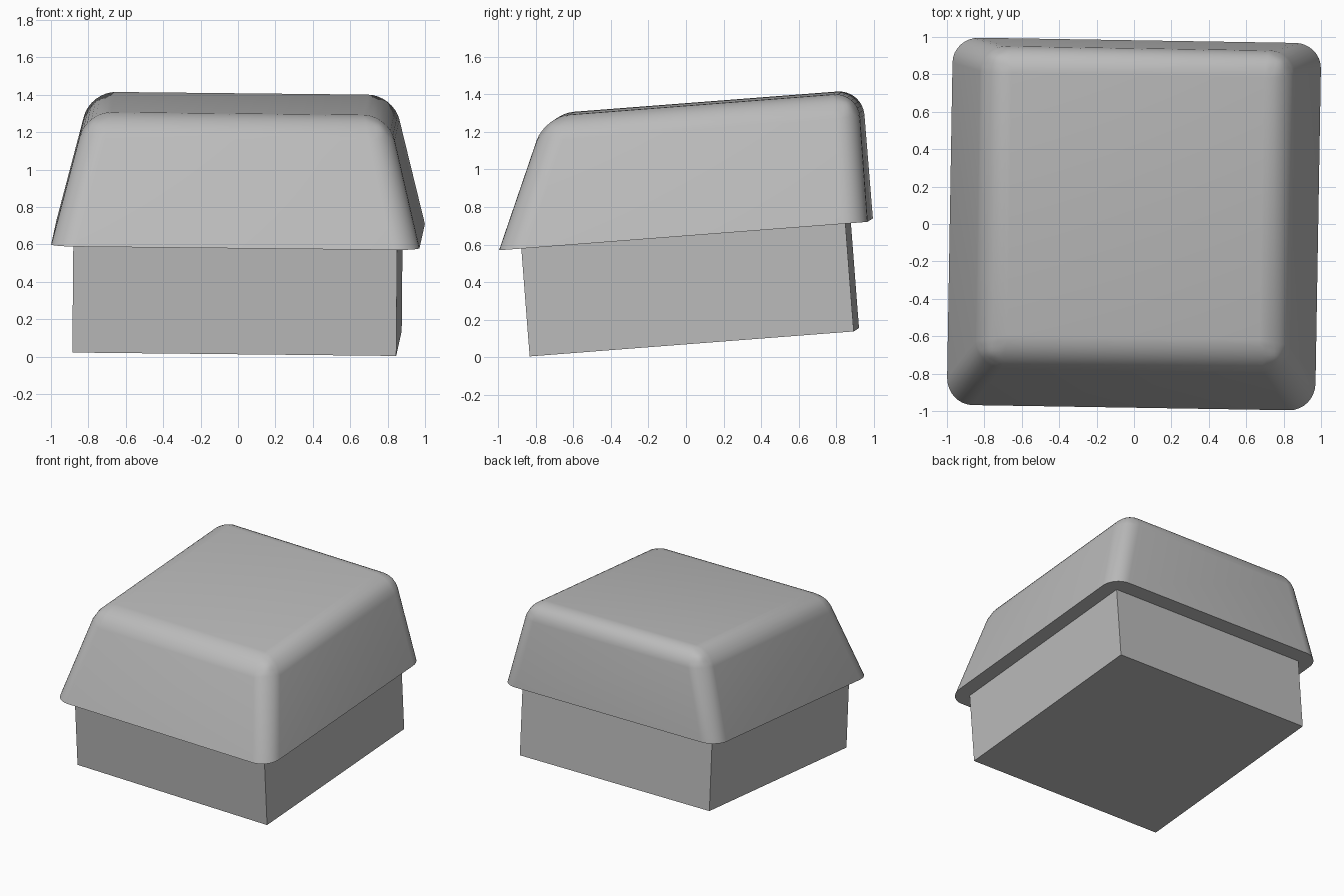
import bpy, bmesh
from math import radians
from mathutils import Euler, Matrix

cube = bpy.data.objects.get("Cube")
if cube:
    bpy.data.objects.remove(cube, do_unlink=True)

# One grey plastic
grey = bpy.data.materials.new("grey plastic")
grey.use_nodes = True
colour = (0.5, 0.5, 0.5, 1)
grey.diffuse_color = colour
grey.node_tree.nodes["Principled BSDF"].inputs["Base Color"].default_value = colour

# Both parts share the same slight lean
pose = Matrix.Translation((0, 0, 0.655)) @ Euler(
    (radians(4.4), radians(0.6), radians(-0.93))).to_matrix().to_4x4()


def block(name, bottom, top, z0, z1, bevel=0):
    """Box between two rectangles (x0, x1, y0, y1), upper edges and corners rounded."""
    bm = bmesh.new()
    rings = []
    for (x0, x1, y0, y1), z in ((bottom, z0), (top, z1)):
        rings.append([bm.verts.new((x, y, z))
                      for x, y in ((x0, y0), (x1, y0), (x1, y1), (x0, y1))])
    low, high = rings
    bm.faces.new(low[::-1])
    bm.faces.new(high)
    for i in range(4):
        j = (i + 1) % 4
        bm.faces.new((low[i], low[j], high[j], high[i]))
    if bevel:
        edges = [e for e in bm.edges if any(v in high for v in e.verts)]
        bmesh.ops.bevel(bm, geom=edges, offset=bevel, offset_type='OFFSET',
                        segments=8, profile=0.5, affect='EDGES')
    bmesh.ops.recalc_face_normals(bm, faces=bm.faces)
    mesh = bpy.data.meshes.new(name)
    bm.to_mesh(mesh)
    bm.free()
    mesh.materials.append(grey)
    obj = bpy.data.objects.new(name, mesh)
    bpy.context.collection.objects.link(obj)
    obj.matrix_world = pose
    bpy.ops.object.select_all(action='DESELECT')
    obj.select_set(True)
    bpy.context.view_layer.objects.active = obj
    bpy.ops.object.shade_smooth_by_angle(angle=radians(30))
    return obj


# Tapered cap: sloped front and sides, upright back
rim, side, front = 0.985, 0.81, -0.69
block("key_cap", (-rim, rim, -rim, rim), (-side, side, front, rim), 0, 0.69, 0.135)

# Square base under the cap
half = 0.866
square = (-half, half, -half, half)
block("key_base", square, square, -0.577, 0)
